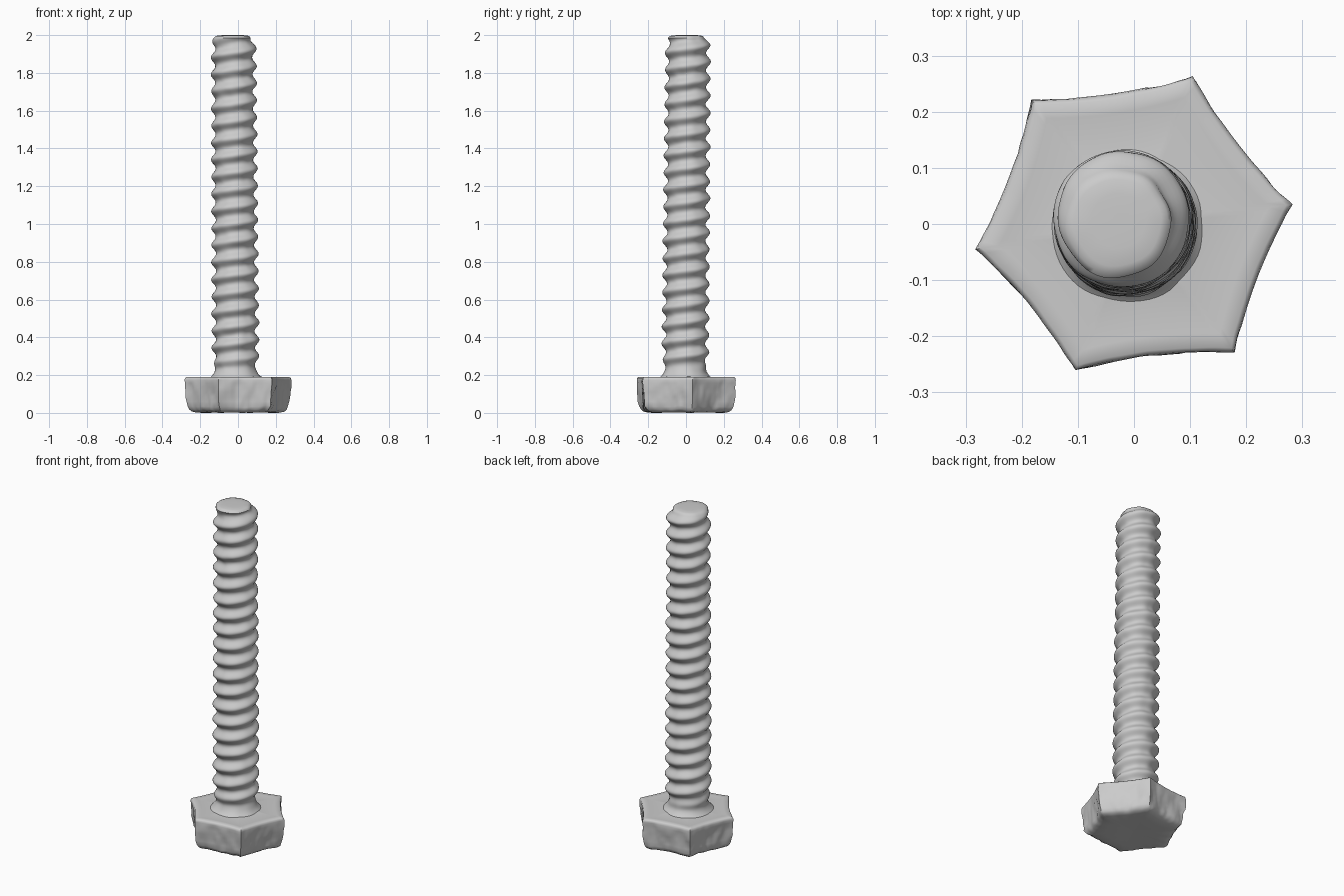
import bpy, bmesh, math
from mathutils import Vector, noise

if "Cube" in bpy.data.objects:
    bpy.data.objects.remove(bpy.data.objects["Cube"])

def loft(name, rings):
    """Skin a stack of closed rings and cap both ends."""
    bm = bmesh.new()
    loops = [[bm.verts.new(p) for p in ring] for ring in rings]
    n = len(loops[0])
    for a, b in zip(loops, loops[1:]):
        for i in range(n):
            j = (i + 1) % n
            bm.faces.new((a[i], a[j], b[j], b[i]))
    bm.faces.new(loops[0][::-1])
    bm.faces.new(loops[-1])
    me = bpy.data.meshes.new(name)
    bm.to_mesh(me)
    bm.free()
    ob = bpy.data.objects.new(name, me)
    bpy.context.collection.objects.link(ob)
    bpy.context.view_layer.objects.active = ob
    ob.select_set(True)
    bpy.ops.object.shade_smooth_by_angle(angle=math.radians(50))
    ob.select_set(False)
    return ob

def smooth(a, b, t):
    t = max(0.0, min(1.0, (t - a) / (b - a)))
    return t * t * (3 - 2 * t)

# Hexagonal head: uneven corners, slightly hollow and worn sides
corners = [(0.283, 0.035), (0.105, 0.265), (-0.183, 0.222),
           (-0.283, -0.045), (-0.105, -0.263), (0.18, -0.23)]
PER = 24
outline = []
for k in range(6):
    a, b = Vector(corners[k]), Vector(corners[(k + 1) % 6])
    for i in range(PER):
        t = i / PER
        outline.append(a.lerp(b, t) * (1 - 0.045 * math.sin(math.pi * t) ** 0.8))

# (scale, height, wear) from the underside over the rim to the top
profile = [(0.05, 0.008, 0), (0.3, 0.006, 0), (0.6, 0.005, 0), (0.78, 0.006, .3),
           (0.87, 0.012, .6), (0.92, 0.022, 1), (0.945, 0.038, 1), (0.955, 0.06, 1),
           (0.965, 0.085, 1), (0.975, 0.11, 1), (0.985, 0.135, 1), (0.995, 0.158, .7),
           (0.998, 0.174, .4), (0.99, 0.184, .2), (0.96, 0.19, .2), (0.85, 0.189, 0),
           (0.7, 0.187, 0), (0.5, 0.19, 0), (0.3, 0.195, 0), (0.05, 0.195, 0)]
rings = []
for s, z, wear in profile:
    ring = []
    for p in outline:
        q = Vector((p.x, p.y, z))
        dent = wear * (0.035 * noise.noise(q * 14) + 0.025 * noise.noise(q * 32))
        lift = wear * 0.012 * noise.noise(Vector((p.x, p.y, 0)) * 16) if z < 0.05 else 0
        k = min(s + dent, 1.0)
        ring.append((p.x * k, p.y * k, max(0, z + lift)))
    rings.append(ring)
low = min(p[2] for r in rings for p in r)
rings = [[(x, y, z - low if z < 0.05 else z) for x, y, z in r] for r in rings]
loft("bolt_head", rings)

# Threaded shank: right-hand helix that fades into a flared neck at the head
SEG, ROWS, PITCH = 64, 260, 0.0905
Z0, Z1 = 0.175, 1.985
rings = []
for r in range(ROWS + 1):
    z = Z0 + (Z1 - Z0) * r / ROWS
    f = (z - Z0) / (Z1 - Z0)
    cx, cy = -0.012 - 0.011 * f, -0.004 + 0.014 * f
    ring = []
    for i in range(SEG):
        a = 2 * math.pi * i / SEG
        wave = 0.5 + 0.5 * math.cos(2 * math.pi * (z - 1.95) / PITCH - (a - math.pi / 2))
        root = 0.103 - 0.006 * f
        rad = root + 0.024 * wave ** 1.1 * smooth(0.2, 0.32, z)
        rad += 0.05 * max(0, 1 - (z - Z0) / 0.075) ** 2
        rad -= 0.012 * smooth(1.94, 1.985, z)
        rad += 0.004 * noise.noise(Vector((math.cos(a), math.sin(a), z * 9)) * 2)
        ring.append((cx + rad * math.cos(a), cy + rad * math.sin(a), z))
    rings.append(ring)

# Slightly domed shank tip
cx, cy = -0.023, 0.01
for s, z in [(0.92, 1.994), (0.8, 1.998), (0.5, 2.0), (0.1, 2.0)]:
    rings.append([(cx + (x - cx) * s, cy + (y - cy) * s, z) for x, y, _ in rings[ROWS]])
loft("threaded_shank", rings)
